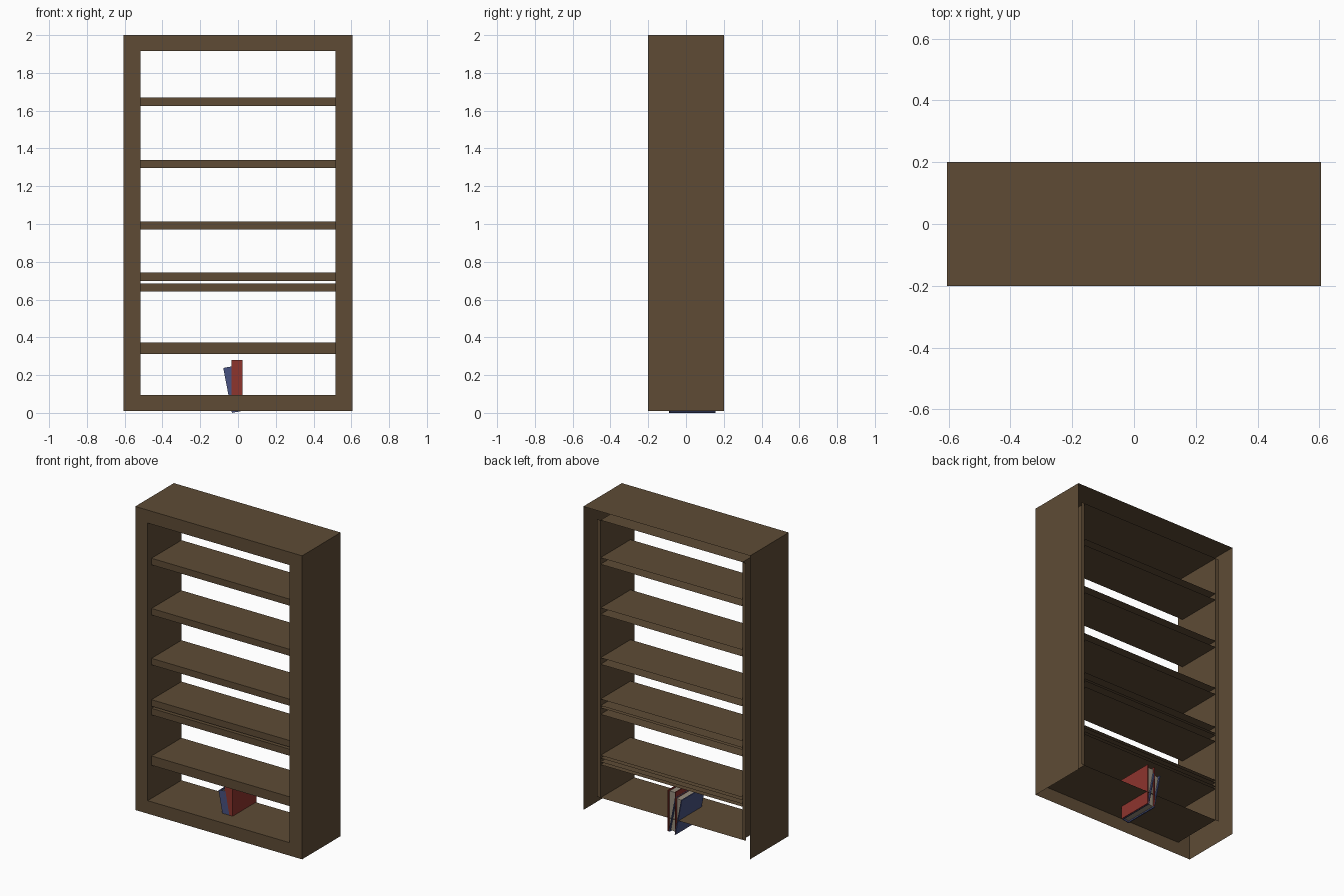
import bpy, math
from mathutils import Matrix

if "Cube" in bpy.data.objects:
    bpy.data.objects.remove(bpy.data.objects["Cube"])


def material(name, rgb):
    m = bpy.data.materials.new(name)
    m.diffuse_color = (*rgb, 1)
    m.use_nodes = True
    m.node_tree.nodes["Principled BSDF"].inputs["Base Color"].default_value = m.diffuse_color
    return m


WOOD = material("brown wood", (0.112, 0.071, 0.036))
RED = material("red cover", (0.27, 0.035, 0.027))
BLUE = material("blue cover", (0.065, 0.085, 0.22))
PAGES = material("page grey", (0.30, 0.26, 0.20))


def mesh(name, verts, faces, mat):
    me = bpy.data.meshes.new(name)
    me.from_pydata(verts, [], faces)
    me.materials.append(mat)
    ob = bpy.data.objects.new(name, me)
    bpy.context.collection.objects.link(ob)
    return ob


# Sides of a box in the order of their facing direction
SIDES = {"left": (0, 4, 7, 3), "right": (1, 2, 6, 5), "front": (0, 1, 5, 4),
         "back": (3, 7, 6, 2), "bottom": (0, 3, 2, 1), "top": (4, 5, 6, 7)}


def box(name, x, y, z, mat, skip=(), inward=False):
    """Box between ranges x, y, z with some sides left open."""
    v = [(x[i], y[j], z[k]) for k in (0, 1)
         for i, j in ((0, 0), (1, 0), (1, 1), (0, 1))]
    f = [s[::-1] if inward else s for n, s in SIDES.items() if n not in skip]
    return mesh(name, v, f, mat)


FRONT, BACK, LINER = -0.2, 0.2, 0.15
X, Z0, Z1 = 0.605, 0.01, 2.0
IX, IZ0, IZ1 = 0.515, 0.095, 1.915

# Outer shell: sides and top, open behind and below
box("outer_case", (-X, X), (FRONT, BACK), (Z0, Z1), WOOD,
    ("front", "back", "bottom"))

# Front frame: flat ring round the opening
ring = [(-X, FRONT, Z0), (X, FRONT, Z0), (X, FRONT, Z1), (-X, FRONT, Z1),
        (-IX, FRONT, IZ0), (IX, FRONT, IZ0), (IX, FRONT, IZ1), (-IX, FRONT, IZ1)]
mesh("front_frame", ring,
     [(i, (i + 1) % 4, (i + 1) % 4 + 4, i + 4) for i in range(4)], WOOD)

# Inner lining of the opening, facing inwards
box("inner_lining", (-IX, IX), (FRONT, LINER), (IZ0, IZ1), WOOD,
    ("front", "back"), inward=True)

# Narrow lips on the back edges of the lining
for side, s in (("left", -1), ("right", 1)):
    a, b = sorted((s * IX, s * 0.54))
    mesh("back_lip_" + side, [(a, LINER, IZ0), (b, LINER, IZ0),
                              (b, LINER, IZ1), (a, LINER, IZ1)],
         [(3, 2, 1, 0)], WOOD)

# Hollow shelves, open at the back
for i, z in enumerate((0.312, 0.33, 0.642, 0.699, 0.97, 1.297, 1.626)):
    box(f"shelf_{i + 1}", (-IX, IX), (-0.16, LINER), (z, z + 0.043), WOOD,
        ("back", "left", "right"))


def book(name, cover, width, height, place):
    """Spine and two covers round a recessed page block."""
    t, y0, y1 = 0.006, -0.09, 0.155
    parts = [
        box(name + "_spine", (0, width), (y0, y0 + t), (0, height), cover),
        box(name + "_left_cover", (0, t), (y0, y1), (0, height), cover),
        box(name + "_right_cover", (width - t, width), (y0, y1), (0, height), cover),
        box(name + "_pages", (t, width - t), (y0 + t, y1 - 0.012),
            (0.01, height - 0.01), PAGES)]
    for p in parts:
        p.data.transform(place)


# One upright book and one leaning against it
book("red_book", RED, 0.058, 0.27, Matrix.Translation((-0.034, 0, 0.01)))
book("blue_book", BLUE, 0.05, 0.242,
     Matrix.Translation((-0.032, 0, 0.0)) @ Matrix.Rotation(math.radians(-11), 4, 'Y'))
